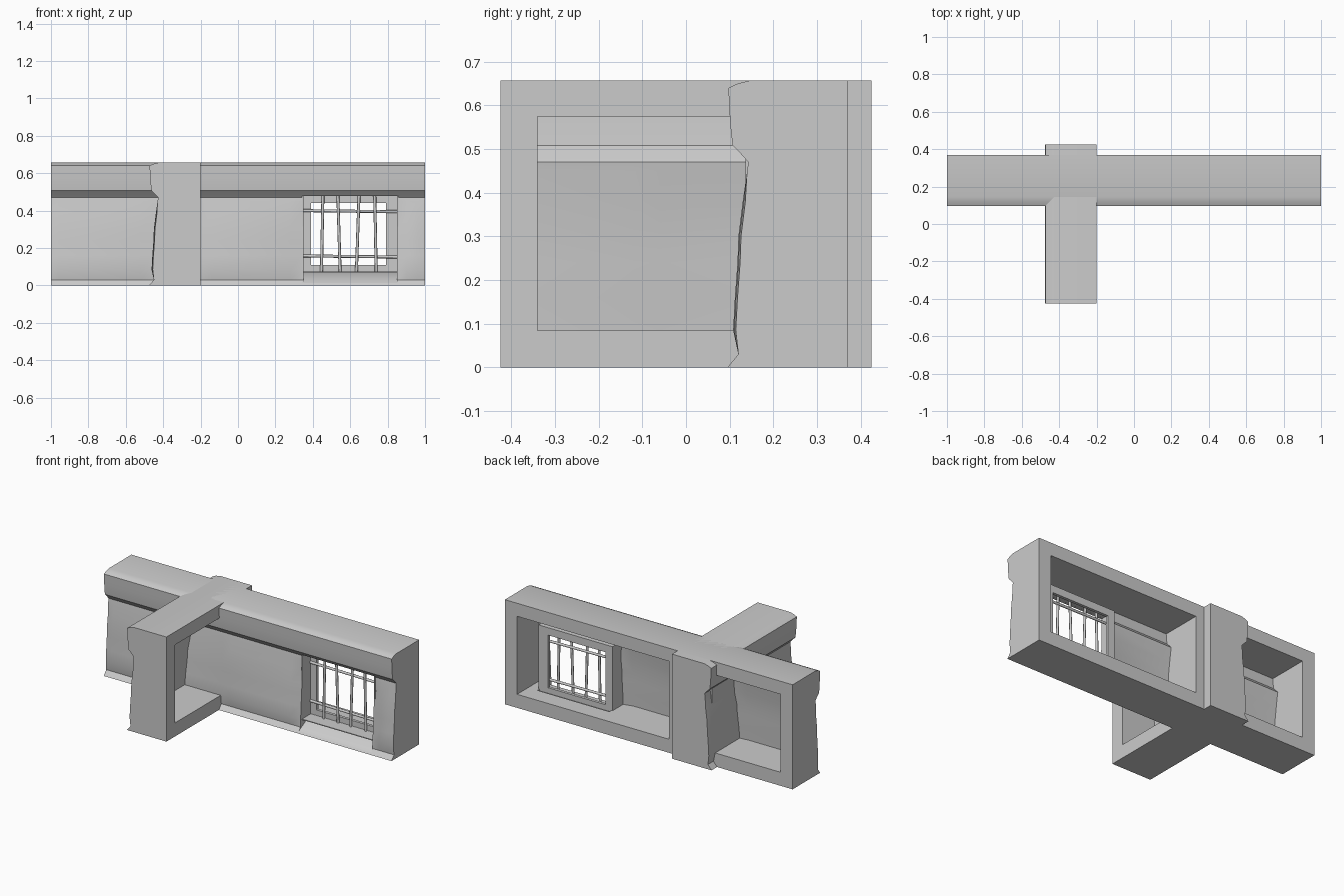
import bpy, bmesh, math
from mathutils import Vector, Matrix

if "Cube" in bpy.data.objects:
    bpy.data.objects.remove(bpy.data.objects["Cube"])

# Front face profile (depth, height), bottom to top
FRONT = [(.095, 0), (.105, .012), (.12, .03), (.108, .085), (.112, .16), (.118, .24),
         (.12, .30), (.13, .38), (.14, .45), (.143, .47), (.125, .49), (.107, .508),
         (.103, .54), (.10, .58), (.097, .64), (.118, .65), (.145, .657)]
BACK, TOP, SHELL = .37, .657, .012


def lerp_table(table, t):
    """Piecewise-linear lookup in a list of (t, value)."""
    if t <= table[0][0]:
        return table[0][1]
    for (a, va), (b, vb) in zip(table, table[1:]):
        if t <= b:
            return va + (vb - va) * (t - a) / (b - a)
    return table[-1][1]


def front_depth(z):
    return lerp_table([(h, d) for d, h in FRONT], z)


def new_object(name, bm):
    bmesh.ops.recalc_face_normals(bm, faces=bm.faces)
    me = bpy.data.meshes.new(name)
    bm.to_mesh(me)
    bm.free()
    ob = bpy.data.objects.new(name, me)
    bpy.context.collection.objects.link(ob)
    return ob


def loft(name, rings):
    bm = bmesh.new()
    vs = [[bm.verts.new(p) for p in r] for r in rings]
    n = len(vs[0])
    for a, b in zip(vs, vs[1:]):
        for i in range(n):
            j = (i + 1) % n
            bm.faces.new((a[i], a[j], b[j], b[i]))
    bm.faces.new(vs[0])
    bm.faces.new(vs[-1])
    return new_object(name, bm)


def box(name, x0, x1, y0, y1, z0, z1):
    return loft(name, [[(x, y0, z0), (x, y1, z0), (x, y1, z1), (x, y0, z1)] for x in (x0, x1)])


def cut(ob, cutter):
    cutter.hide_render = True
    mod = ob.modifiers.new("cut", 'BOOLEAN')
    mod.operation, mod.solver, mod.object = 'DIFFERENCE', 'EXACT', cutter
    bpy.context.view_layer.objects.active = ob
    bpy.ops.object.modifier_apply(modifier=mod.name)
    bpy.data.objects.remove(cutter)


def smooth(ob, angle=35):
    bpy.ops.object.select_all(action='DESELECT')
    ob.select_set(True)
    bpy.context.view_layer.objects.active = ob
    bpy.ops.object.shade_smooth_by_angle(angle=math.radians(angle))


def ring(s, recess, heights, offset, back):
    """One cross-section of wall at position s along its length."""
    pts = []
    for z in heights:
        w = 1 if .06 < z < .44 else 0
        pts.append((s, front_depth(z) + offset + w * lerp_table(recess, s), z))
    return pts + [(s, back, heights[-1]), (s, back, heights[0])]


def wall(name, recess, pockets):
    """Profiled wall with hollow pockets open at the back."""
    ob = loft(name, [ring(s, recess, [z for _, z in FRONT], 0, BACK) for s, _ in recess])
    inner = [.085] + [z for _, z in FRONT if .09 < z < .57] + [.575]
    for a, b in pockets:
        stops = [a] + [s for s, _ in recess if a + .002 < s < b - .002] + [b]
        cut(ob, loft("pocket_cutter", [ring(s, recess, inner, SHELL, .5) for s in stops]))
    return ob


# Long wall: panels swell slightly between their edges
main_recess = [(-1, .008), (-.96, 0), (-.52, 0), (-.46, .006), (-.2, .006), (-.14, 0),
               (.28, 0), (.34, .014), (.86, .014), (.90, .002), (.96, .002), (1, .006)]
main = wall("long_wall", main_recess, [(-.915, -.44), (-.14, .915)])

# Window opening with a sloping sill
sill = [(0, -.02), (.09, .004), (.22, .075), (.26, .075), (.26, .478), (0, .478)]
cut(main, loft("window_cutter", [[(x, y, z) for y, z in sill] for x in (.35, .85)]))
smooth(main)

# Cross wall: same section turned to face -x
cross = wall("cross_wall", [(-.425, .006), (-.39, 0), (.06, 0), (.12, .006), (.39, .002), (.425, .006)],
             [(-.34, .34)])
turn = Matrix(((0, 1, 0, -.57), (-1, 0, 0, 0), (0, 0, 1, 0), (0, 0, 0, 1)))
cross.data.transform(turn)
smooth(cross)

# Window casing: thin box behind the opening with a framed hole at its back
casing = box("window_casing", .343, .857, .136, .24, .07, .487)
cut(casing, box("casing_cutter", .35, .85, .0, .222, .075, .479))
cut(casing, box("hole_cutter", .39, .79, .1, .3, .11, .44))


def bar(name, a, b, r=.008):
    a, b = Vector(a), Vector(b)
    bm = bmesh.new()
    bmesh.ops.create_cone(bm, cap_ends=True, segments=8, radius1=r, radius2=r, depth=(b - a).length)
    rot = (b - a).to_track_quat('Z', 'Y').to_matrix().to_4x4()
    bm.transform(Matrix.Translation((a + b) / 2) @ rot)
    smooth(new_object(name, bm), 50)


# Slightly bent window bars
for i, (x, lean) in enumerate([(.45, .004), (.54, -.006), (.64, .007), (.735, -.004)]):
    bar(f"upright_bar_{i + 1}", (x - lean, .214, .072), (x + lean, .214, .48))
for i, z in enumerate((.155, .397)):
    bar(f"cross_bar_{i + 1}", (.347, .22, z + .003), (.853, .22, z - .003))
